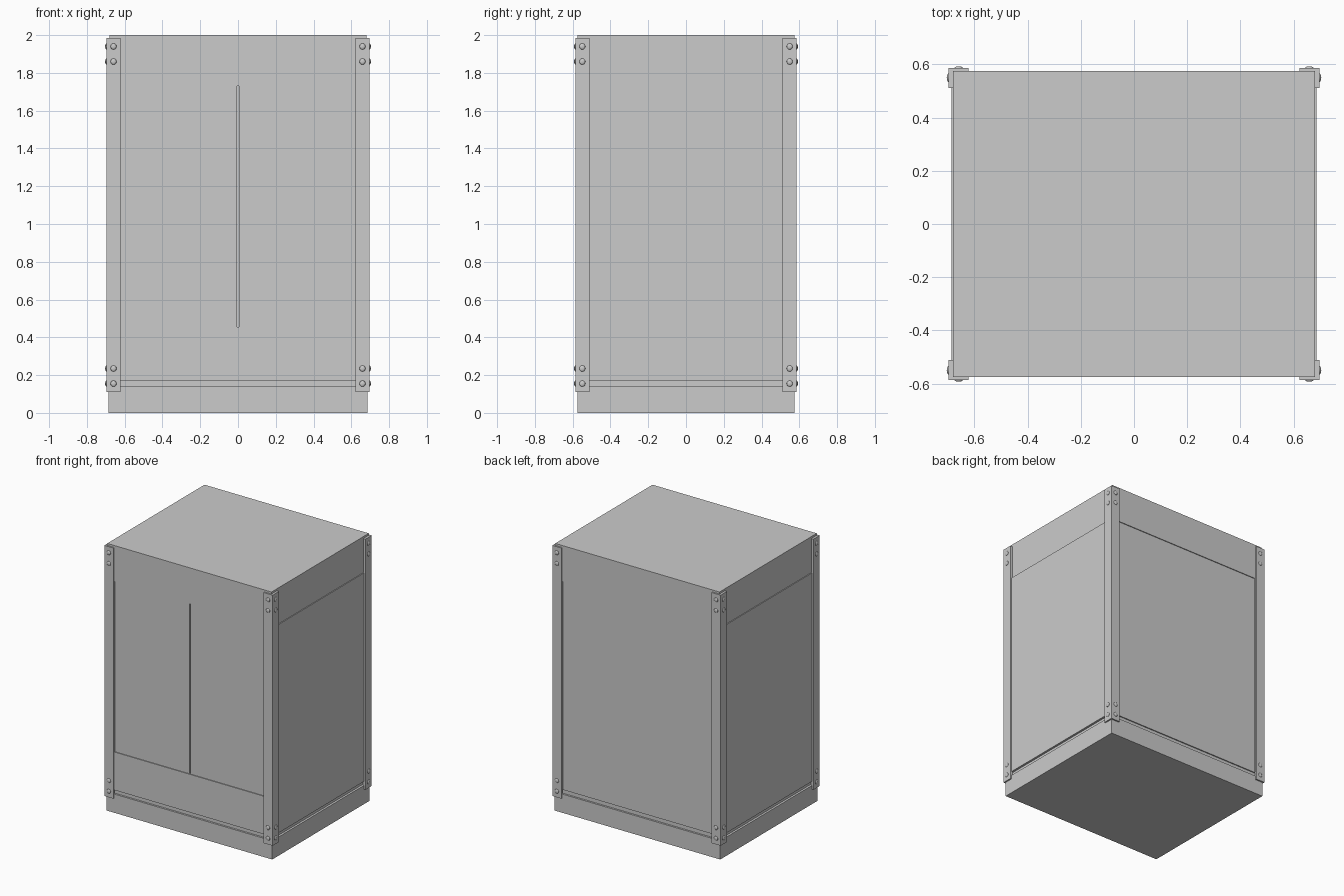
import bpy, bmesh
from mathutils import Matrix

if "Cube" in bpy.data.objects:
    bpy.data.objects.remove(bpy.data.objects["Cube"])


def box(name, x0, x1, y0, y1, z0, z1):
    bm = bmesh.new()
    bmesh.ops.create_cube(bm, size=1)
    for v in bm.verts:
        v.co = ((x0 + x1) / 2 + v.co.x * (x1 - x0),
                (y0 + y1) / 2 + v.co.y * (y1 - y0),
                (z0 + z1) / 2 + v.co.z * (z1 - z0))
    return finish(name, bm)


def finish(name, bm):
    bmesh.ops.recalc_face_normals(bm, faces=bm.faces)
    me = bpy.data.meshes.new(name)
    bm.to_mesh(me)
    bm.free()
    ob = bpy.data.objects.new(name, me)
    bpy.context.collection.objects.link(ob)
    return ob


X, Y = 0.686, 0.575          # half width and depth of the cabinet
DOOR_LOW, DOOR_TOP = 0.455, 1.73
PANEL_LOW = 0.17

# Base, recessed core (shows as the groove above the base) and top section
box("base", -X, X, -Y, Y, 0, 0.14)
box("core", -X + 0.016, X - 0.016, -Y + 0.014, Y - 0.014, 0.13, 1.98)
box("top_section", -X + 0.006, X - 0.006, -Y, Y, DOOR_TOP, 2.0)

# Front: lower panel, two slightly sunken doors with a gap, corner stiles
box("front_lower_panel", -X, X, -Y, -Y + 0.03, PANEL_LOW, DOOR_LOW)
for s, side in ((-1, "left"), (1, "right")):
    xs = sorted((s * 0.005, s * 0.62))
    box(side + "_door", *xs, -Y + 0.006, -Y + 0.03, DOOR_LOW, DOOR_TOP)
    xs = sorted((s * 0.62, s * X))
    box(side + "_front_stile", *xs, -Y, -Y + 0.03, DOOR_LOW, DOOR_TOP)
    box(side + "_back_stile", *xs, Y - 0.03, Y, PANEL_LOW, DOOR_TOP)
    # Side panels stand slightly proud of the top section
    xs = sorted((s * (X - 0.03), s * X))
    box(side + "_side_panel", *xs, -Y, Y, PANEL_LOW, DOOR_TOP)
box("back_panel", -0.62, 0.62, Y - 0.03, Y - 0.006, PANEL_LOW, DOOR_TOP)

# Corner angle irons with rivets, mirrored to all four corners
OX, OY, LEG = 0.697, 0.586, 0.075
Z0, Z1 = 0.11, 1.985
profile = [(OX, OY), (OX - LEG, OY), (OX - LEG, Y - 0.002), (X - 0.008, Y - 0.002),
           (X - 0.008, OY - LEG), (OX, OY - LEG)]


def rivet(bm, x, y, z, scale):
    m = Matrix.Translation((x, y, z)) @ Matrix.Diagonal((*scale, 1))
    bmesh.ops.create_uvsphere(bm, u_segments=12, v_segments=8, radius=0.016, matrix=m)


for sx in (-1, 1):
    for sy in (-1, 1):
        tag = ("left" if sx < 0 else "right") + ("_front" if sy < 0 else "_back")
        bm = bmesh.new()
        f = bm.faces.new([bm.verts.new((sx * x, sy * y, Z0)) for x, y in profile])
        r = bmesh.ops.extrude_face_region(bm, geom=[f])
        top = [g for g in r["geom"] if isinstance(g, bmesh.types.BMVert)]
        bmesh.ops.translate(bm, verts=top, vec=(0, 0, Z1 - Z0))
        finish(tag + "_corner_angle", bm)

        bm = bmesh.new()
        for z in (0.155, 0.235, 1.86, 1.94):
            rivet(bm, sx * 0.659, sy * OY, z, (1, 0.4, 1))
            rivet(bm, sx * OX, sy * 0.549, z, (0.4, 1, 1))
        ob = finish(tag + "_rivets", bm)
        for p in ob.data.polygons:
            p.use_smooth = True
